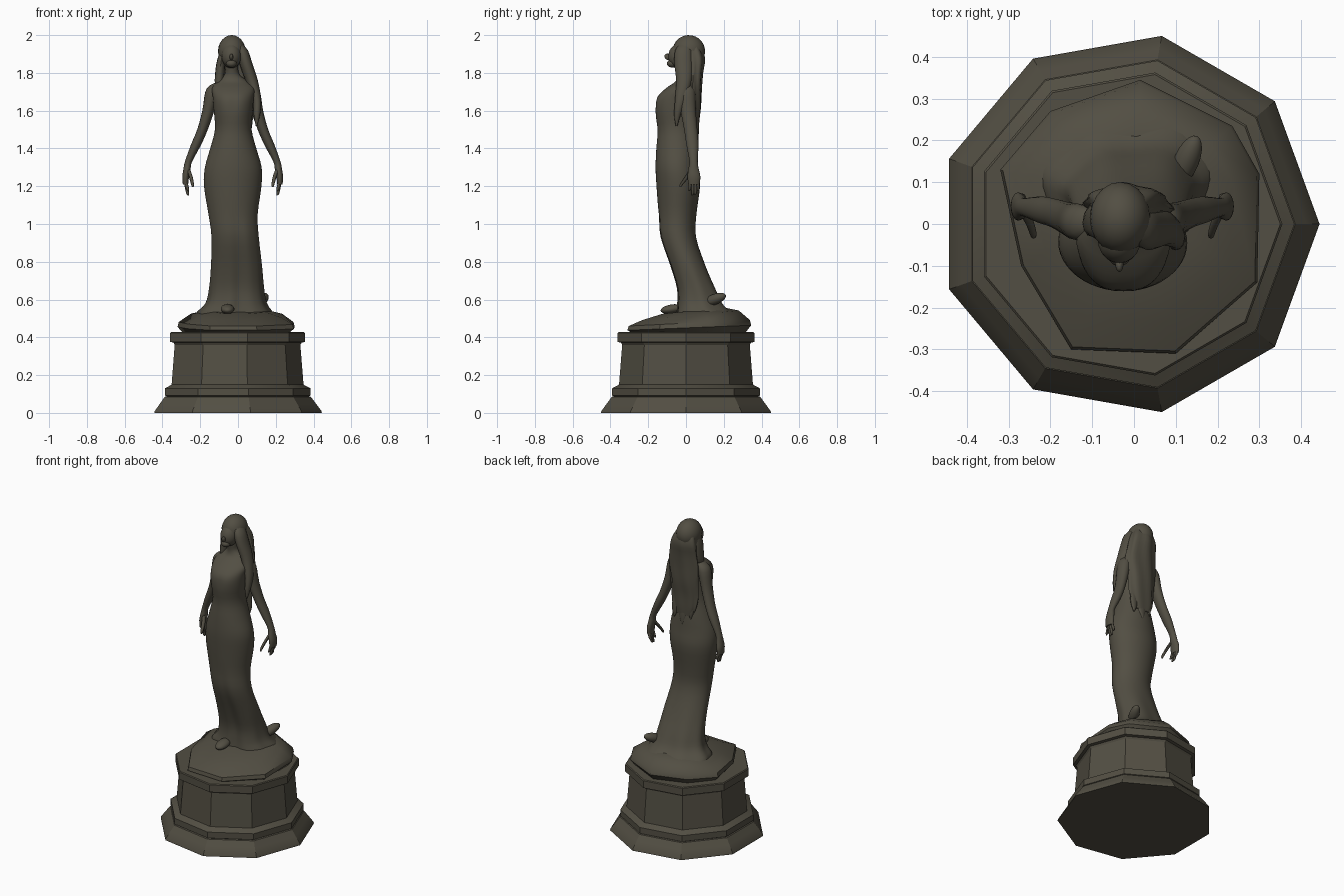
import bpy, bmesh, math
from mathutils import Vector, Matrix

bronze = bpy.data.materials.new("dark bronze")
bronze.diffuse_color = (0.085, 0.077, 0.056, 1)


def finish(name, bm, angle):
    bmesh.ops.recalc_face_normals(bm, faces=bm.faces)
    me = bpy.data.meshes.new(name)
    bm.to_mesh(me)
    bm.free()
    me.materials.append(bronze)
    ob = bpy.data.objects.new(name, me)
    bpy.context.collection.objects.link(ob)
    bpy.ops.object.select_all(action='DESELECT')
    ob.select_set(True)
    bpy.context.view_layer.objects.active = ob
    bpy.ops.object.shade_smooth_by_angle(angle=math.radians(angle))
    return ob


def refine(st, k):
    """Catmull-Rom interpolation of the stations."""
    out = []
    for i in range(len(st) - 1):
        p = [Vector(st[max(0, min(len(st) - 1, i + d))]) for d in (-1, 0, 1, 2)]
        for s in range(k):
            t = s / k
            out.append(0.5 * (2 * p[1] + (p[2] - p[0]) * t
                              + (2 * p[0] - 5 * p[1] + 4 * p[2] - p[3]) * t * t
                              + (3 * p[1] - p[0] - 3 * p[2] + p[3]) * t ** 3))
    return out + [Vector(st[-1])]


def loft(name, stations, n=16, k=3, shape=None, angle=50, mirror=False):
    """Stations are (z, cx, cy, rx, ry); rings are joined bottom to top."""
    bm = bmesh.new()
    rings = []
    for z, cx, cy, rx, ry in (refine(stations, k) if k > 1 else stations):
        ring = []
        for i in range(n):
            a = 2 * math.pi * i / n
            m = shape(a, z) if shape else 1
            x = cx + rx * m * math.cos(a)
            if mirror:
                x = -0.056 - x
            ring.append(bm.verts.new((x, cy + ry * m * math.sin(a), z)))
        rings.append(ring)
    for r0, r1 in zip(rings, rings[1:]):
        for i in range(n):
            j = (i + 1) % n
            bm.faces.new((r0[i], r0[j], r1[j], r1[i]))
    bm.faces.new(rings[0])
    bm.faces.new(rings[-1])
    return finish(name, bm, angle)


def ball(name, loc, size, tilt=0, turn=0):
    bm = bmesh.new()
    bmesh.ops.create_uvsphere(bm, u_segments=20, v_segments=12, radius=1)
    bm.transform(Matrix.Translation(loc) @ Matrix.Rotation(turn, 4, 'Z')
                 @ Matrix.Rotation(tilt, 4, 'X') @ Matrix.Diagonal((*size, 1)))
    return finish(name, bm, 60)


# nine-sided stepped pedestal
profile = [(0, .457), (.01, .455), (.05, .425), (.085, .399), (.088, .39), (.092, .397),
           (.13, .397), (.147, .365), (.15, .36), (.36, .343), (.372, .35),
           (.376, .368), (.422, .368), (.427, .363)]
loft("pedestal", [(z, -.013, 0, r, r) for z, r in profile], n=9, k=1, angle=25)

# rocky mound, irregular nine-sided, higher at the back
outline = [(.3, .12), (.235, .235), (.015, .345), (-.2, .27), (-.32, .13),
           (-.27, -.1), (-.15, -.3), (.1, -.31), (.295, -.14)]
bm = bmesh.new()
rings = []
for z, s, dy, lean in [(.42, .9, 0, 0), (.45, 1, 0, .04), (.475, .98, 0, .05),
                       (.515, .78, .01, .1), (.54, .5, .03, .1)]:
    rings.append([bm.verts.new((x * s, y * s + dy, z + lean * y * s)) for x, y in outline])
for r0, r1 in zip(rings, rings[1:]):
    for i in range(9):
        j = (i + 1) % 9
        bm.faces.new((r0[i], r0[j], r1[j], r1[i]))
bm.faces.new(rings[0])
bm.faces.new(rings[-1])
finish("mound", bm, 40)


def bump(a, a0, w):
    d = (a - math.radians(a0) + math.pi) % (2 * math.pi) - math.pi
    return math.exp(-(d / w) ** 2)


def folds(a, z):
    """Front groove, ridge and trailing rear corner on the skirt; bust above."""
    t = max(0, min(1, (1.1 - z) / .4))
    low = max(0, min(1, (.85 - z) / .25))
    m = 1 - .17 * t * bump(a, 276, .22) + .05 * t * bump(a, 300, .2)
    m += .13 * low * bump(a, 50, .45) + .03 * low * math.sin(7 * a)
    chest = max(0, 1 - abs(z - 1.64) / .09)
    return m - .07 * chest * bump(a, 270, .3)


# dress, torso and neck in one flowing loft
loft("dress_body", [
    (.49, -.015, .11, .21, .175), (.53, -.018, .09, .2, .15), (.58, -.01, .068, .16, .12),
    (.66, -.008, .05, .144, .103), (.78, -.008, .008, .135, .095), (.93, -.015, -.042, .125, .095),
    (1.05, -.026, -.045, .13, .1), (1.2, -.028, -.041, .152, .115), (1.3, -.025, -.048, .15, .113),
    (1.4, -.025, -.049, .122, .108), (1.5, -.025, -.052, .097, .098), (1.6, -.025, -.06, .103, .105),
    (1.67, -.025, -.055, .108, .102), (1.72, -.025, -.028, .112, .077), (1.755, -.027, -.005, .08, .05),
    (1.79, -.031, -.004, .04, .038), (1.83, -.034, -.012, .034, .036), (1.88, -.035, -.015, .034, .036)],
    n=48, shape=folds)

# feet peeping out of the hem
ball("front_foot", (-.055, -.075, .55), (.036, .06, .024), .15)
ball("rear_foot", (.125, .15, .6), (.03, .07, .028), .35, -.4)

# arms and hands, mirrored about the body axis
for side, mir in (("left", False), ("right", True)):
    loft(side + "_arm", [
        (1.15 + .06, -.278, .042, .014, .03), (1.25, -.277, .042, .018, .034), (1.29, -.27, .04, .019, .028),
        (1.33, -.262, .04, .019, .022), (1.42, -.222, .034, .027, .032), (1.5, -.188, .025, .028, .035),
        (1.6, -.157, .012, .032, .04), (1.7, -.135, .005, .038, .044), (1.735, -.115, .005, .032, .032),
        (1.75, -.1, .005, .012, .012)], mirror=mir)
    loft(side + "_thumb", [
        (1.195, -.24, -.03, .004, .004), (1.21, -.241, -.024, .008, .009), (1.25, -.25, .005, .01, .013),
        (1.29, -.264, .03, .01, .012)], n=8, mirror=mir)
    for f, (y, tip) in enumerate([(.02, 1.175), (.035, 1.152), (.05, 1.155), (.065, 1.175)]):
        loft("%s_finger_%d" % (side, f + 1), [
            (tip, -.263, y - .003, .003, .003), (tip + .012, -.267, y, .008, .008),
            (1.23, -.279, y * .8 + .008, .01, .009)], n=8, mirror=mir)

# face, chin, nose and hair cap
ball("face", (-.035, -.036, 1.89), (.052, .058, .066), -.2)
ball("chin", (-.035, -.072, 1.85), (.028, .029, .022))
ball("nose", (-.035, -.094, 1.884), (.01, .022, .016), -.5)
ball("hair_cap", (-.033, .015, 1.915), (.073, .086, .085), -.15)

# long hair down the back, with wavy strands


def waves(a, z):
    return 1 + .07 * math.sin(6 * a + 9 * z)


loft("back_hair", [
    (1.4, -.02, .05, .055, .012), (1.45, -.02, .046, .078, .02), (1.53, -.02, .038, .09, .032),
    (1.62, -.017, .043, .095, .037), (1.72, -.013, .043, .105, .04), (1.8, -.017, .047, .095, .042),
    (1.88, -.025, .05, .083, .048), (1.96, -.033, .03, .05, .04)], n=32, shape=waves)

# pointed tips and front locks
for name, st in {
    "hair_tip_middle": [(1.34, -.015, .06, .003, .004), (1.4, -.015, .052, .03, .012), (1.47, -.015, .045, .04, .015)],
    "hair_tip_left": [(1.38, -.07, .052, .003, .004), (1.43, -.068, .048, .02, .012), (1.5, -.062, .04, .03, .015)],
    "hair_tip_right": [(1.37, .045, .054, .003, .004), (1.42, .042, .05, .022, .012), (1.5, .035, .04, .03, .015)],
    "right_lock": [(1.52, .098, -.05, .004, .005), (1.58, .1, -.045, .017, .018), (1.66, .1, -.028, .022, .03),
                   (1.76, .072, -.01, .033, .042), (1.85, .042, -.012, .034, .05),
                   (1.92, .022, -.012, .03, .045), (1.96, .0, .0, .015, .025)],
    "left_lock": [(1.7, -.1, -.01, .005, .008), (1.74, -.1, 0, .022, .03), (1.8, -.096, .008, .025, .04),
                  (1.87, -.088, .01, .022, .045), (1.94, -.07, .01, .015, .03)],
}.items():
    loft(name, st, n=12)
